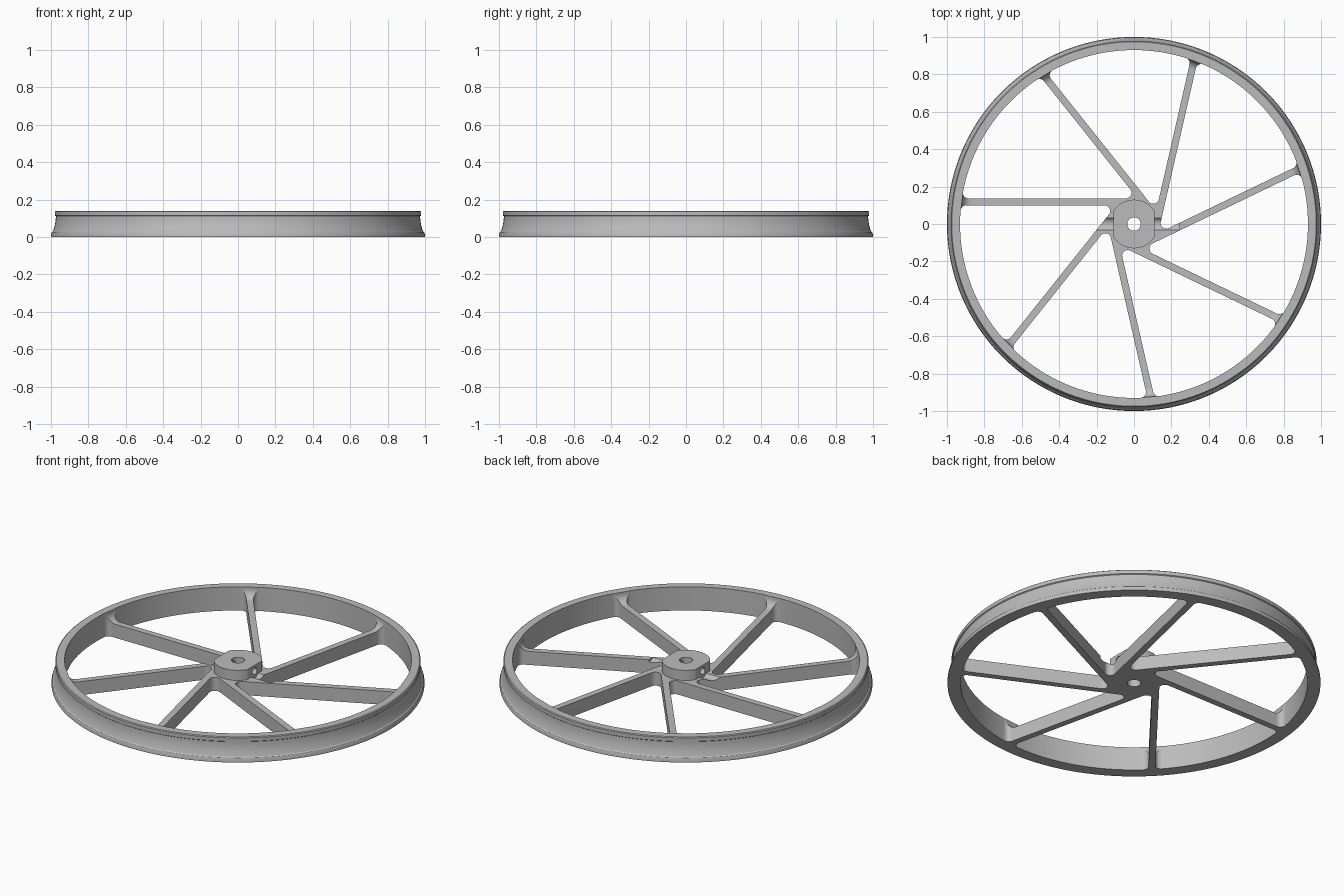
import bpy, bmesh, math
from mathutils import Matrix, Vector

cube = bpy.data.objects.get("Cube")
if cube:
    bpy.data.objects.remove(cube, do_unlink=True)

SPOKES, STEP = 7, math.tau / 7
HEIGHT, WEB = 0.14, 0.08            # rim and hub height, spoke height
RIM_IN, FILLET = 0.93, 0.03         # inner rim radius, pocket corner radius
EDGE_A, EDGE_B = -0.1, -0.137       # the two sides of a spoke, offset from centre
HUB, FLAT, BORE = 0.13, 0.11, 0.036
DRILL_Z = 0.105

grey = bpy.data.materials.new("plain grey")
grey.use_nodes = True
colour = (0.5, 0.5, 0.5, 1)
grey.diffuse_color = colour
grey.node_tree.nodes["Principled BSDF"].inputs["Base Color"].default_value = colour


def make_object(name, bm):
    bmesh.ops.recalc_face_normals(bm, faces=bm.faces)
    mesh = bpy.data.meshes.new(name)
    bm.to_mesh(mesh)
    bm.free()
    mesh.materials.append(grey)
    obj = bpy.data.objects.new(name, mesh)
    bpy.context.collection.objects.link(obj)
    return obj


def lathe(name, profile, segments):
    """Revolve a closed (radius, z) profile around z."""
    bm = bmesh.new()
    rings = []
    for s in range(segments):
        a = math.tau * s / segments
        rings.append([bm.verts.new((r * math.cos(a), r * math.sin(a), z)) for r, z in profile])
    n = len(profile)
    for s in range(segments):
        p, q = rings[s], rings[(s + 1) % segments]
        for i in range(n):
            j = (i + 1) % n
            bm.faces.new((p[i], q[i], q[j], p[j]))
    return make_object(name, bm)


def arc(centre, radius, start, end, steps):
    return [Vector((centre[0] + radius * math.cos(start + (end - start) * i / steps),
                    centre[1] + radius * math.sin(start + (end - start) * i / steps)))
            for i in range(steps + 1)]


def cut(target, cutter):
    """Subtract the cutter for good, then discard it."""
    cutter.hide_render = True
    mod = target.modifiers.new("cut", "BOOLEAN")
    mod.operation, mod.solver, mod.object = "DIFFERENCE", "EXACT", cutter
    bpy.context.view_layer.update()
    result = bpy.data.meshes.new_from_object(target.evaluated_get(bpy.context.evaluated_depsgraph_get()))
    target.modifiers.clear()
    target.data = result
    bpy.data.objects.remove(cutter, do_unlink=True)


def drill(radius, x0, x1):
    """Cylinder along x at drill height."""
    bm = bmesh.new()
    place = Matrix.Translation(((x0 + x1) / 2, 0, DRILL_Z)) @ Matrix.Rotation(math.pi / 2, 4, "Y")
    bmesh.ops.create_cone(bm, cap_ends=True, segments=40, radius1=radius, radius2=radius,
                          depth=x1 - x0, matrix=place)
    return make_object("drill_cutter", bm)


# Wheel body: bore, hub, web, fillet up to the rim, flanged tread
end, bend = RIM_IN - 0.002, 0.05
profile = [(BORE, 0), (BORE, HEIGHT), (HUB, HEIGHT), (HUB, WEB), (end - bend, WEB)]
profile += [(end - bend + bend * math.sin(t * math.pi / 16),
             WEB + bend - bend * math.cos(t * math.pi / 16)) for t in range(1, 9)]
profile += [(end, HEIGHT), (0.974, HEIGHT), (0.979, 0.136), (0.979, 0.115), (0.974, 0.111)]
profile += [(0.974 + 0.016 * (t / 8) ** 2, 0.111 - 0.081 * t / 8) for t in range(1, 9)]
profile += [(0.995, 0.026), (1.0, 0.01), (1.0, 0)]
wheel = lathe("spoked_wheel", profile, 192)

# Rounded pockets that leave the slanted spokes
turn = Matrix.Rotation(STEP, 2)
low, high = EDGE_A + FILLET, EDGE_B - FILLET
reach = RIM_IN - FILLET
hub_corner = Vector(((low * math.cos(STEP) - high) / math.sin(STEP), low))
rim_a = Vector((math.sqrt(reach ** 2 - low ** 2), low))
rim_b = turn @ Vector((math.sqrt(reach ** 2 - high ** 2), high))
ang_a, ang_b = (math.atan2(c.y, c.x) for c in (rim_a, rim_b))
side = math.pi / 2 + STEP
outline = arc(hub_corner, FILLET, side, 1.5 * math.pi, 10)
outline += arc(rim_a, FILLET, -math.pi / 2, ang_a, 8)
outline += arc((0, 0), RIM_IN, ang_a, ang_b, 24)[1:-1]
outline += arc(rim_b, FILLET, ang_b, side, 8)

bm = bmesh.new()
for k in range(SPOKES):
    spin = Matrix.Rotation(math.pi + k * STEP, 2)
    points = [spin @ p for p in outline]
    face = bm.faces.new([bm.verts.new((p.x, p.y, -0.1)) for p in points])
    lifted = bmesh.ops.extrude_face_region(bm, geom=[face])["geom"]
    bmesh.ops.translate(bm, vec=(0, 0, 0.4),
                        verts=[v for v in lifted if isinstance(v, bmesh.types.BMVert)])
cut(wheel, make_object("pocket_cutter", bm))

# Flats on both sides of the hub, with clearance grooves in the web
for sign in (-1, 1):
    bm = bmesh.new()
    bmesh.ops.create_cube(bm, size=0.2, matrix=Matrix.Translation((sign * (FLAT + 0.1), 0, WEB + 0.1)))
    cut(wheel, make_object("flat_cutter", bm))
    cut(wheel, drill(0.04, *sorted((sign * FLAT, sign * 0.24))))

# Set screw hole across the hub
cut(wheel, drill(0.02, -0.3, 0.3))

# Smooth curved walls, crisp edges
bpy.ops.object.select_all(action="DESELECT")
wheel.select_set(True)
bpy.context.view_layer.objects.active = wheel
bpy.ops.object.shade_smooth_by_angle(angle=math.radians(25))
